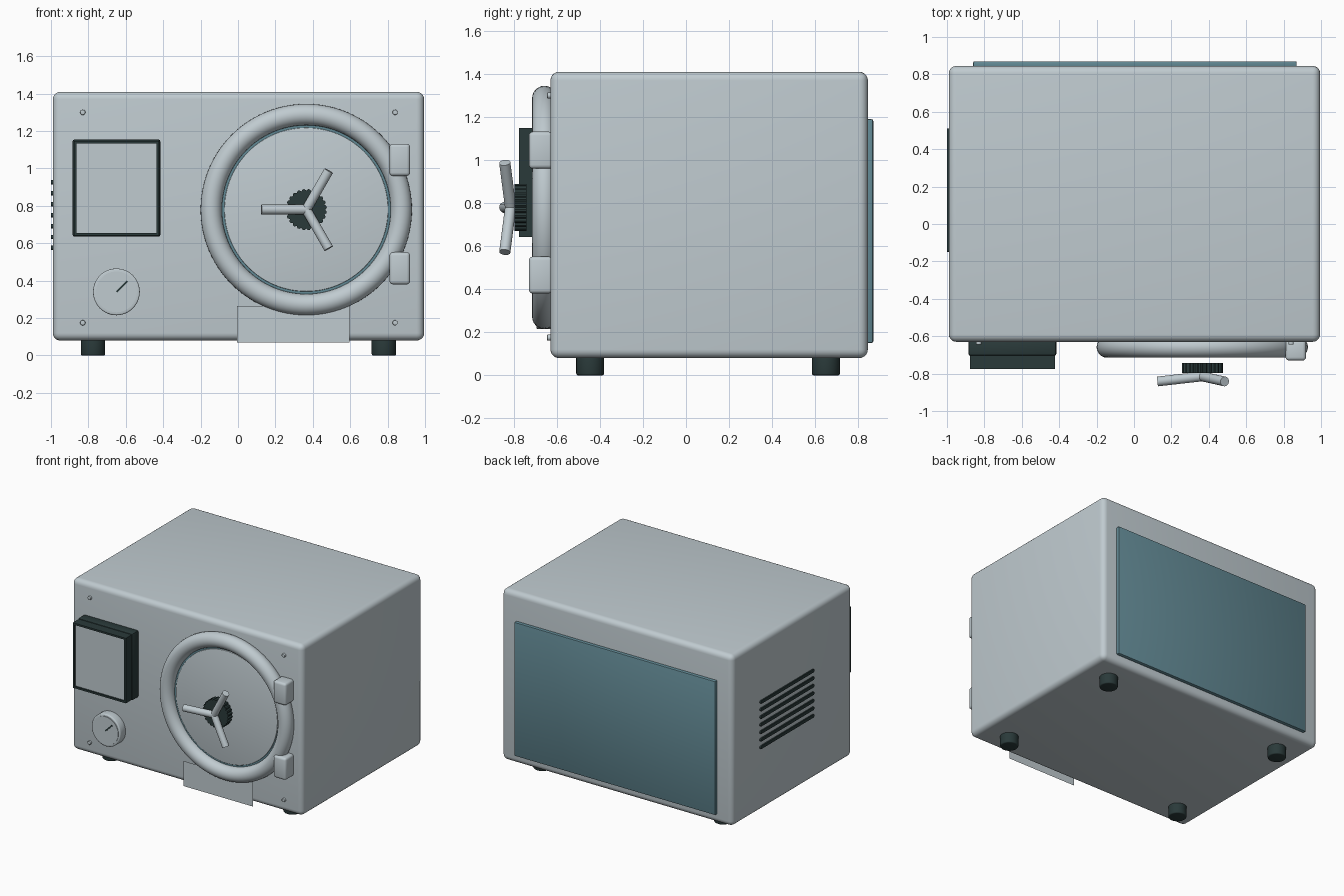
import bpy, bmesh, math
from mathutils import Vector, Matrix

if "Cube" in bpy.data.objects:
    bpy.data.objects.remove(bpy.data.objects["Cube"])


def material(name, rgb):
    m = bpy.data.materials.new(name)
    m.diffuse_color = (*rgb, 1)
    m.use_nodes = True
    m.node_tree.nodes["Principled BSDF"].inputs["Base Color"].default_value = m.diffuse_color
    return m


GREY = material("pale_grey", (0.527, 0.597, 0.631))
TEAL = material("dull_teal", (0.122, 0.25, 0.296))
DARK = material("dark_green", (0.023, 0.042, 0.042))


def finish(name, bm, mats, smooth=True):
    bmesh.ops.recalc_face_normals(bm, faces=bm.faces)
    me = bpy.data.meshes.new(name)
    bm.to_mesh(me)
    bm.free()
    for m in mats:
        me.materials.append(m)
    ob = bpy.data.objects.new(name, me)
    bpy.context.collection.objects.link(ob)
    if smooth:
        bpy.ops.object.select_all(action='DESELECT')
        ob.select_set(True)
        bpy.context.view_layer.objects.active = ob
        bpy.ops.object.shade_smooth_by_angle(angle=math.radians(35))
    return ob


def box_bm(lo, hi, bevel=0.0, segs=3):
    bm = bmesh.new()
    lo, hi = Vector(lo), Vector(hi)
    bmesh.ops.create_cube(bm, size=1, matrix=Matrix.Translation((lo + hi) / 2)
                          @ Matrix.Diagonal((*(hi - lo), 1)))
    if bevel:
        bmesh.ops.bevel(bm, geom=bm.edges[:], offset=bevel, segments=segs,
                        profile=0.5, affect='EDGES')
    return bm


def box(name, lo, hi, mat, bevel=0.0, segs=3):
    return finish(name, box_bm(lo, hi, bevel, segs), [mat])


def rod(name, a, b, r, mat, sides=24, bevel=0.0):
    """Capped cylinder running from point a to point b."""
    a, b = Vector(a), Vector(b)
    d = b - a
    bm = bmesh.new()
    rot = d.to_track_quat('Z', 'Y').to_matrix().to_4x4()
    bmesh.ops.create_cone(bm, cap_ends=True, segments=sides, radius1=r, radius2=r,
                          depth=d.length, matrix=Matrix.Translation((a + b) / 2) @ rot)
    if bevel:
        rims = [e for f in bm.faces if len(f.verts) > 4 for e in f.edges]
        bmesh.ops.bevel(bm, geom=rims, offset=bevel, segments=3, profile=0.5, affect='EDGES')
    return finish(name, bm, [mat])


FRONT = -0.63
DX, DZ = 0.365, 0.78          # door centre

# Cabinet, back panel and feet
box("cabinet", (-0.99, FRONT, 0.08), (0.995, 0.845, 1.41), GREY, 0.04, 5)
box("back_panel", (-0.86, 0.83, 0.15), (0.87, 0.87, 1.19), TEAL, 0.008, 2)
for x in (-0.775, 0.78):
    for y in (-0.445, 0.65):
        rod("foot", (x, y, 0), (x, y, 0.1), 0.065, DARK, 32, 0.008)

# Side vents: seven bars with rounded ends
for i in range(7):
    z = 0.575 + i * 0.0585
    bm = box_bm((-1.0, -0.15, z - 0.012), (-0.98, 0.51, z + 0.012))
    ends = [e for e in bm.edges
            if abs(e.verts[0].co.x - e.verts[1].co.x) > 0.01]
    bmesh.ops.bevel(bm, geom=ends, offset=0.0115, segments=3, profile=0.5, affect='EDGES')
    finish("vent_bar", bm, [DARK])

# Front screws
for x in (-0.83, 0.84):
    for z in (0.175, 1.3):
        rod("screw", (x, -0.62, z), (x, -0.645, z), 0.014, GREY, 16, 0.003)

# Display: stepped housing with a shallow recessed screen
box("display_base", (-0.885, -0.705, 0.635), (-0.415, -0.62, 1.155), DARK, 0.012, 2)
bm = box_bm((-0.878, -0.775, 0.642), (-0.422, -0.66, 1.148))
face = min(bm.faces, key=lambda f: f.calc_center_median().y)
bmesh.ops.inset_region(bm, faces=[face], thickness=0.02)
walls = bmesh.ops.extrude_discrete_faces(bm, faces=[face])["faces"]
bmesh.ops.translate(bm, verts=walls[0].verts[:], vec=(0, 0.012, 0))
walls[0].material_index = 1
finish("display_frame", bm, [DARK, GREY], smooth=False)

# Dial with a raised face and a needle
GX, GZ = -0.65, 0.34
rod("dial_body", (GX, -0.62, GZ), (GX, -0.695, GZ), 0.125, GREY, 48, 0.008)
rod("dial_face", (GX, -0.68, GZ), (GX, -0.699, GZ), 0.109, GREY, 48)
bm = bmesh.new()
bmesh.ops.create_cube(bm, size=1, matrix=Matrix.Translation((GX + 0.03, -0.701, GZ + 0.029))
                      @ Matrix.Rotation(math.radians(-45), 4, 'Y')
                      @ Matrix.Diagonal((0.08, 0.008, 0.01, 1)))
finish("dial_needle", bm, [DARK], smooth=False)

# Thin plate hanging under the door
bm = bmesh.new()
bm.faces.new([bm.verts.new((x, -0.665, z)) for x, z in
              ((-0.005, 0.07), (0.595, 0.07), (0.595, 0.265), (-0.005, 0.265))])
finish("lower_plate", bm, [GREY], smooth=False)

# Door: ring, gasket and inner disc
bpy.ops.mesh.primitive_torus_add(location=(DX, -0.658, DZ), rotation=(math.pi / 2, 0, 0),
                                 major_radius=0.508, minor_radius=0.057,
                                 major_segments=96, minor_segments=24)
ring = bpy.context.object
ring.name = "door_ring"
ring.data.materials.append(GREY)
bpy.ops.object.shade_smooth_by_angle(angle=math.radians(35))
rod("door_gasket", (DX, -0.62, DZ), (DX, -0.655, DZ), 0.454, TEAL, 96)
rod("door_disc", (DX, -0.62, DZ), (DX, -0.663, DZ), 0.438, GREY, 96, 0.004)

# Hinges
for z in (0.38, 0.96):
    box("hinge", (0.81, -0.73, z), (0.92, -0.62, z + 0.172), GREY, 0.018, 3)

# Ridged hub
bm = bmesh.new()
rim = []
for i in range(72):
    r = 0.11 if i % 3 else 0.101
    a = math.tau * i / 72
    rim.append(bm.verts.new((DX + r * math.cos(a), -0.742, DZ + r * math.sin(a))))
base = bm.faces.new(rim)
top = bmesh.ops.extrude_face_region(bm, geom=[base])["geom"]
bmesh.ops.translate(bm, vec=(0, -0.055, 0),
                    verts=[g for g in top if isinstance(g, bmesh.types.BMVert)])
if not base.is_valid:
    bmesh.ops.holes_fill(bm, edges=[e for e in bm.edges if e.is_boundary], sides=0)
finish("handle_hub", bm, [DARK], smooth=False)

# Three-armed handle
for deg in (60, 180, 300):
    a = math.radians(deg)
    rod("handle_arm", (DX, -0.815, DZ),
        (DX + 0.24 * math.cos(a), -0.842, DZ + 0.24 * math.sin(a)), 0.026, GREY, 20)
